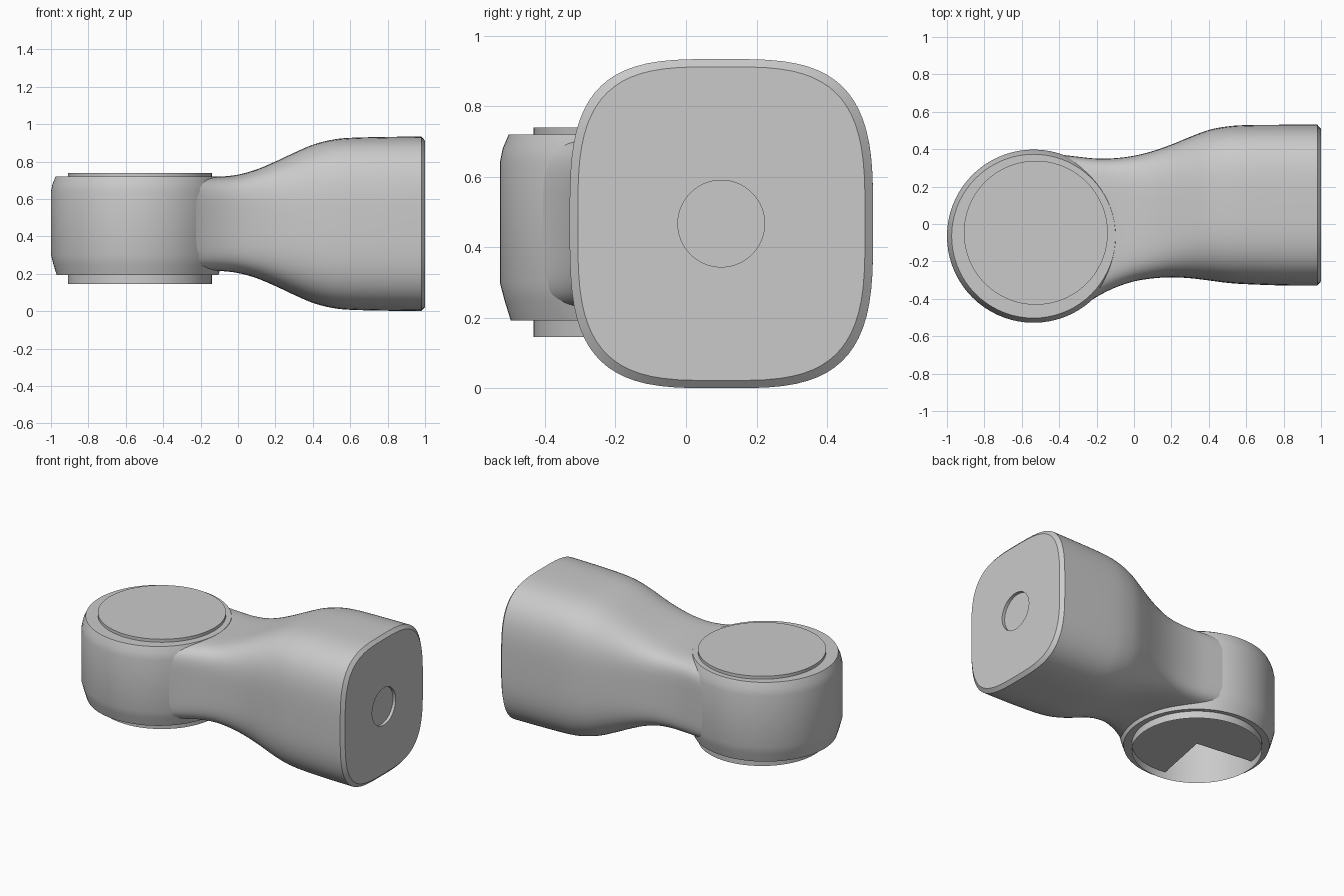
import bpy, bmesh, math

if "Cube" in bpy.data.objects:
    bpy.data.objects.remove(bpy.data.objects["Cube"])

grey = bpy.data.materials.new("plain grey")
grey.diffuse_color = (0.59, 0.59, 0.59, 1)
grey.use_nodes = True
grey.node_tree.nodes["Principled BSDF"].inputs["Base Color"].default_value = grey.diffuse_color
SEG = 72


def finish(name, bm, recalc=True):
    if recalc:
        bmesh.ops.recalc_face_normals(bm, faces=bm.faces[:])
    me = bpy.data.meshes.new(name)
    bm.to_mesh(me)
    bm.free()
    me.materials.append(grey)
    ob = bpy.data.objects.new(name, me)
    bpy.context.collection.objects.link(ob)
    bpy.ops.object.select_all(action='DESELECT')
    ob.select_set(True)
    bpy.context.view_layer.objects.active = ob
    bpy.ops.object.shade_smooth_by_angle(angle=math.radians(32))
    return ob


def skin(name, rings, cap_end=True):
    """Join a list of equal point rings with quads, closing the last ring."""
    bm = bmesh.new()
    vs = [[bm.verts.new(p) for p in r] for r in rings]
    for a, b in zip(vs, vs[1:]):
        for i in range(len(a)):
            j = (i + 1) % len(a)
            bm.faces.new((a[i], a[j], b[j], b[i]))
    if cap_end:
        bm.faces.new(vs[-1])
    return finish(name, bm)


def circle(cx, cy, r, z):
    return [(cx + r * math.cos(2 * math.pi * i / SEG),
             cy + r * math.sin(2 * math.pi * i / SEG), z) for i in range(SEG)]


def section(x, y0, y1, z0, z1, n):
    """Superellipse cross-section in the yz plane."""
    pts = []
    for i in range(SEG):
        t = 2 * math.pi * (i + 0.5) / SEG
        c, s = math.cos(t), math.sin(t)
        y = math.copysign(abs(c) ** (2 / n), c)
        z = math.copysign(abs(s) ** (2 / n), s)
        pts.append((x, (y0 + y1) / 2 + y * (y1 - y0) / 2,
                    (z0 + z1) / 2 + z * (z1 - z0) / 2))
    return pts


def catmull(a, b, c, d, t):
    return [0.5 * (2 * q + (r - p) * t + (2 * p - 5 * q + 4 * r - s) * t * t
                   + (3 * q - p - 3 * r + s) * t ** 3)
            for p, q, r, s in zip(a, b, c, d)]


# Round joint head with soft chamfers, bored for the pin
HX, HY = -0.537, -0.065
CX, CY, PIN = -0.525, -0.047, 0.385
skin("joint_head", [circle(CX, CY, PIN, 0.192)] + [circle(HX, HY, r, z) for r, z in
     [(0.432, 0.192), (0.45, 0.25), (0.463, 0.30), (0.463, 0.64), (0.455, 0.68), (0.438, 0.72)]]
     + [circle(CX, CY, PIN, 0.72)], cap_end=False)

# Hollow pin running through the head: open below, disc on top
skin("hollow_pin", [circle(CX, CY, PIN, z) for z in (0.145, 0.192, 0.72, 0.74)])

# Web inside the pin, with one open sector
bm = bmesh.new()
hub = bm.verts.new((CX, CY, 0.192))
arc = [math.radians(259 + (533 - 259) * i / 54) for i in range(55)]
rim = [bm.verts.new((CX + PIN * math.cos(a), CY + PIN * math.sin(a), 0.192)) for a in arc]
for a, b in zip(rim, rim[1:]):
    bm.faces.new((hub, b, a))
finish("pin_web", bm, recalc=False)

# Flaring arm: x, y min, y max, half-height, squareness
st = [(-0.4, -0.495, 0.372, 0.251, 6.5), (-0.3, -0.457, 0.36, 0.251, 6.5),
      (-0.2, -0.39, 0.35, 0.251, 6.2), (-0.1, -0.34, 0.352, 0.252, 5.6),
      (0.0, -0.307, 0.365, 0.263, 4.9), (0.1, -0.291, 0.39, 0.291, 4.3),
      (0.2, -0.285, 0.425, 0.333, 3.8), (0.3, -0.29, 0.466, 0.38, 3.5),
      (0.4, -0.302, 0.503, 0.423, 3.4), (0.5, -0.315, 0.522, 0.449, 3.4),
      (0.6, -0.322, 0.529, 0.46, 3.4), (0.8, -0.329, 0.531, 0.465, 3.4),
      (0.98, -0.33, 0.531, 0.467, 3.4)]
fine = []
for i in range(len(st) - 1):
    a, d = st[max(i - 1, 0)], st[min(i + 2, len(st) - 1)]
    fine += [catmull(a, st[i], st[i + 1], d, k / 4) for k in range(4)]
fine.append(st[-1])
ZC = 0.467
rings = [section(x, y0, y1, ZC - h, ZC + h, n) for x, y0, y1, h, n in fine]
# Chamfered end face with a shallow round recess
rings.append(section(1.0, -0.307, 0.508, ZC - 0.445, ZC + 0.445, 3.4))
rings += [section(x, -0.023, 0.223, ZC - 0.123, ZC + 0.123, 2) for x in (1.0, 0.98)]
skin("flared_arm", rings)
